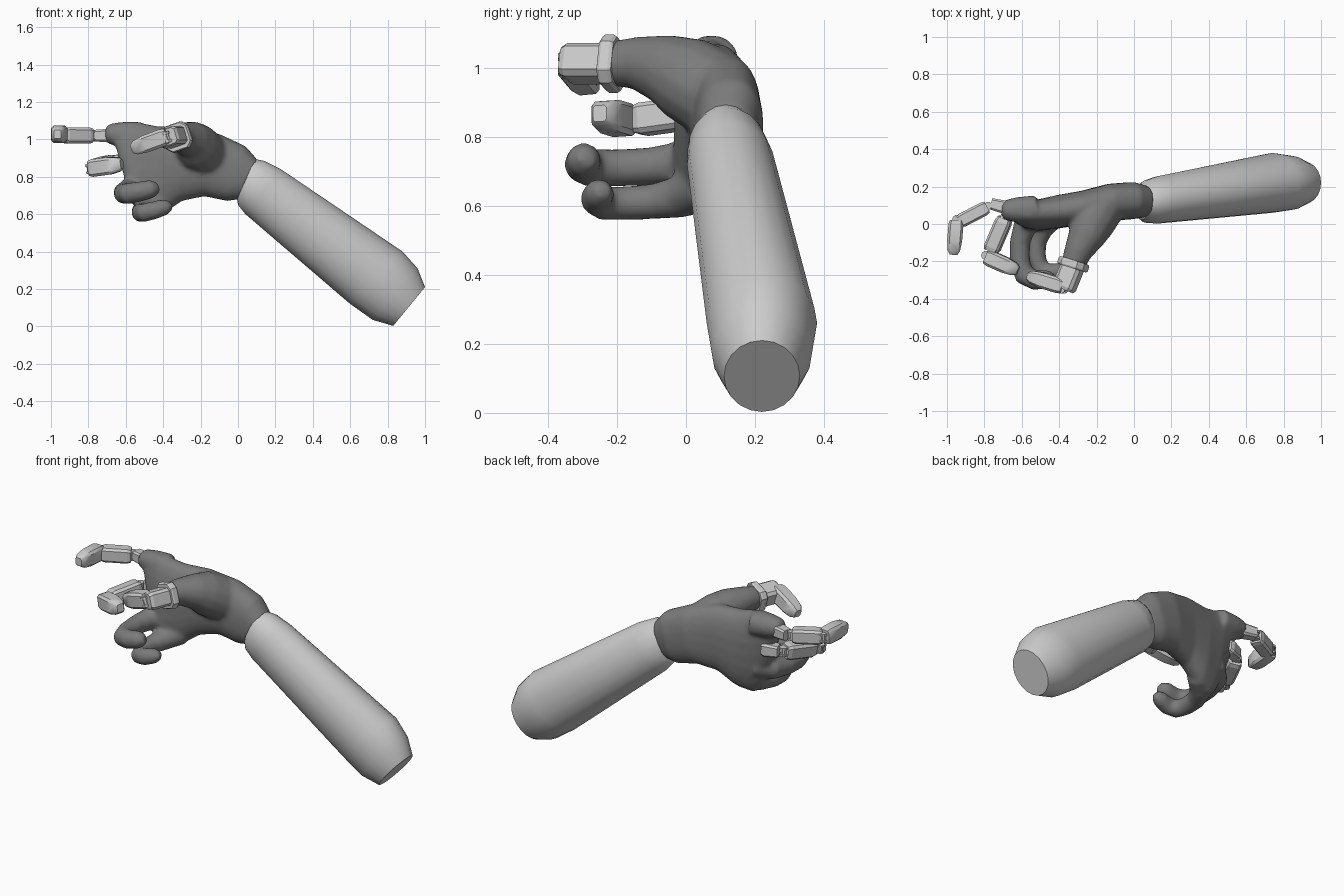
import bpy, bmesh
from math import cos, sin, pi, copysign
from mathutils import Vector as V

if "Cube" in bpy.data.objects:
    bpy.data.objects.remove(bpy.data.objects["Cube"])


def add_rings(bm, rings):
    """Skin a list of equal-length point rings and cap both ends."""
    loops = [[bm.verts.new(p) for p in r] for r in rings]
    n = len(loops[0])
    for a, b in zip(loops, loops[1:]):
        for i in range(n):
            j = (i + 1) % n
            bm.faces.new((a[i], a[j], b[j], b[i]))
    bm.faces.new(loops[0][::-1])
    bm.faces.new(loops[-1])


def oval(top, bottom, depth, n=24, power=1.0):
    """Oval ring spanned between a top and a bottom point, half depth along y."""
    top, bottom = V(top), V(bottom)
    c, u = (top + bottom) / 2, (top - bottom) / 2
    f = lambda t: copysign(abs(t) ** power, t)
    return [c + u * f(cos(2 * pi * i / n)) + V((0, depth, 0)) * f(sin(2 * pi * i / n))
            for i in range(n)]


def frame(d, up):
    d = d.normalized()
    side = d.cross(V(up)).normalized()
    return side, side.cross(d)


def add_tube(bm, pts, n=14):
    """Tube through (x, y, z, radius) points with a rounded end."""
    p = [V(q[:3]) for q in pts]
    rings = []
    for i, q in enumerate(pts):
        d = p[min(i + 1, len(p) - 1)] - p[max(i - 1, 0)]
        s, u = frame(d, (0, 0, 1))
        rings.append([p[i] + (s * cos(2 * pi * k / n) + u * sin(2 * pi * k / n)) * q[3]
                      for k in range(n)])
    add_rings(bm, rings)


def finish(name, bm, angle=None, mat=None):
    bmesh.ops.recalc_face_normals(bm, faces=bm.faces)
    me = bpy.data.meshes.new(name)
    bm.to_mesh(me)
    bm.free()
    ob = bpy.data.objects.new(name, me)
    bpy.context.collection.objects.link(ob)
    if mat:
        me.materials.append(mat)
    if angle:
        bpy.ops.object.select_all(action='DESELECT')
        ob.select_set(True)
        bpy.context.view_layer.objects.active = ob
        bpy.ops.object.shade_smooth_by_angle(angle=angle)
    return ob


def bone(name, p0, p1, w, h, stations, up=(0, 0, 1), cut=0.3, angle=None):
    """Chamfered box along p0-p1; stations are (fraction, scale) pairs."""
    p0, p1 = V(p0), V(p1)
    s, u = frame(p1 - p0, up)
    k = 1 - cut
    shape = [(1, k), (k, 1), (-k, 1), (-1, k), (-1, -k), (-k, -1), (k, -1), (1, -k)]
    bm = bmesh.new()
    add_rings(bm, [[p0.lerp(p1, t) + s * a * w * f + u * b * h * f for a, b in shape]
                   for t, f in stations])
    return finish(name, bm, angle)


def hinge(name, p, up=(0, 0, 1), r=0.024, h=0.026):
    """Knuckle pin with two side washers."""
    p, up = V(p), V(up).normalized()
    s, t = frame(up, (1, 0.3, 0))
    bm = bmesh.new()
    for z0, z1, f in ((-h, h, 0.75), (-h, -h * 0.5, 1), (h * 0.5, h, 1)):
        add_rings(bm, [[p + up * z + (s * cos(pi * k / 5) + t * sin(pi * k / 5)) * r * f
                        for k in range(10)] for z in (z0, z1)])
    return finish(name, bm)


dark = bpy.data.materials.new("dark_glove")
dark.diffuse_color = (0.2, 0.2, 0.2, 1)
dark.use_nodes = True
dark.node_tree.nodes["Principled BSDF"].inputs["Base Color"].default_value = dark.diffuse_color

# Forearm: tapered sleeve with a flat cut end
bm = bmesh.new()
add_rings(bm, [oval(*s, n=20) for s in (
    ((1.0, .22, .21), (.83, .22, .003), .11),
    ((.96, .22, .31), (.72, .22, .035), .145),
    ((.88, .22, .40), (.60, .22, .12), .16),
    ((.23, .13, .84), (.04, .13, .60), .127),
    ((.14, .12, .885), (.00, .12, .65), .115),
    ((.09, .115, .895), (-.005, .115, .68), .09))])
finish("forearm", bm, angle=0.6)

# Gloved hand: palm, thumb base and two curled fingers fused into one skin
bm = bmesh.new()
add_rings(bm, [oval(*s, power=0.85) for s in (
    ((.11, .12, .885), (.01, .12, .68), .085),
    ((.04, .13, .965), (-.06, .12, .67), .10),
    ((-.10, .12, 1.03), (-.18, .11, .695), .10),
    ((-.27, .09, 1.07), (-.30, .08, .67), .092),
    ((-.42, .07, 1.07), (-.40, .06, .60), .09),
    ((-.56, .06, 1.095), (-.49, .03, .57), .08),
    ((-.64, .06, 1.09), (-.54, .02, .61), .06),
    ((-.68, .06, 1.06), (-.575, .02, .68), .035))])
add_tube(bm, [(-.18, .09, .92, .13), (-.23, .0, .97, .125), (-.255, -.07, 1.0, .10),
              (-.30, -.15, 1.015, .076), (-.325, -.215, 1.012, .066)])
add_tube(bm, [(-.52, .08, 1.02, .075), (-.62, .075, 1.025, .07), (-.69, .075, 1.03, .055),
              (-.71, .075, 1.03, .03)])
add_tube(bm, [(-.50, .06, .75, .07), (-.585, -.01, .725, .065), (-.61, -.10, .715, .056),
              (-.61, -.20, .71, .055), (-.585, -.275, .71, .057), (-.53, -.30, .72, .055),
              (-.46, -.295, .735, .05), (-.425, -.285, .74, .028)])
add_tube(bm, [(-.42, .05, .66, .07), (-.49, -.02, .625, .062), (-.52, -.10, .612, .052),
              (-.52, -.18, .608, .05), (-.50, -.24, .608, .05), (-.45, -.26, .62, .049),
              (-.39, -.25, .638, .044), (-.355, -.24, .645, .025)])
hand = finish("gloved_hand", bm, mat=dark)
rm = hand.modifiers.new("fuse", 'REMESH')
rm.mode, rm.voxel_size, rm.use_smooth_shade = 'VOXEL', 0.011, True
sm = hand.modifiers.new("soften", 'SMOOTH')
sm.factor, sm.iterations = 0.5, 10

# Mechanical fingers: segment profiles shared by all
STUB = ((0, .8), (.2, 1), (1, .85))
LINK = ((0, .85), (.12, 1), (.88, 1), (1, .85))
TIP = ((0, .85), (.12, 1), (.6, 1), (.88, .82), (1, .5))

# Index finger
bone("index_base", (-.67, .085, 1.02), (-.765, .108, 1.02), .036, .036, STUB)
hinge("index_knuckle", (-.78, .095, 1.02))
bone("index_link", (-.785, .09, 1.02), (-.935, .012, 1.022), .038, .043, LINK)
hinge("index_joint", (-.948, .025, 1.025))
bone("index_tip", (-.95, .02, 1.027), (-.965, -.165, 1.027), .04, .046, TIP, angle=0.7)

# Middle finger
tilt = (-.15, 0, 1)
bone("middle_base", (-.58, .09, .885), (-.67, .06, .88), .038, .04, STUB)
hinge("middle_knuckle", (-.69, .04, .875))
bone("middle_link", (-.69, .03, .872), (-.765, -.145, .848), .043, .045, LINK, tilt)
hinge("middle_joint", (-.79, -.168, .843), tilt)
bone("middle_tip", (-.79, -.175, .845), (-.62, -.25, .868), .043, .047, TIP, tilt, angle=0.7)

# Thumb: cuff ring, link and tip
lean = (-.33, 0, .94)
bone("thumb_cuff", (-.318, -.195, 1.012), (-.331, -.236, 1.012), .075, .074,
     ((0, .93), (.2, 1), (.8, 1), (1, .93)), lean, cut=0.4)
bone("thumb_link", (-.325, -.22, 1.012), (-.378, -.35, 1.012), .058, .05, LINK, lean)
hinge("thumb_joint", (-.385, -.345, 1.01), lean, r=.028, h=.03)
bone("thumb_tip", (-.375, -.335, 1.02), (-.565, -.277, .95), .042, .047, TIP, lean, angle=0.7)
